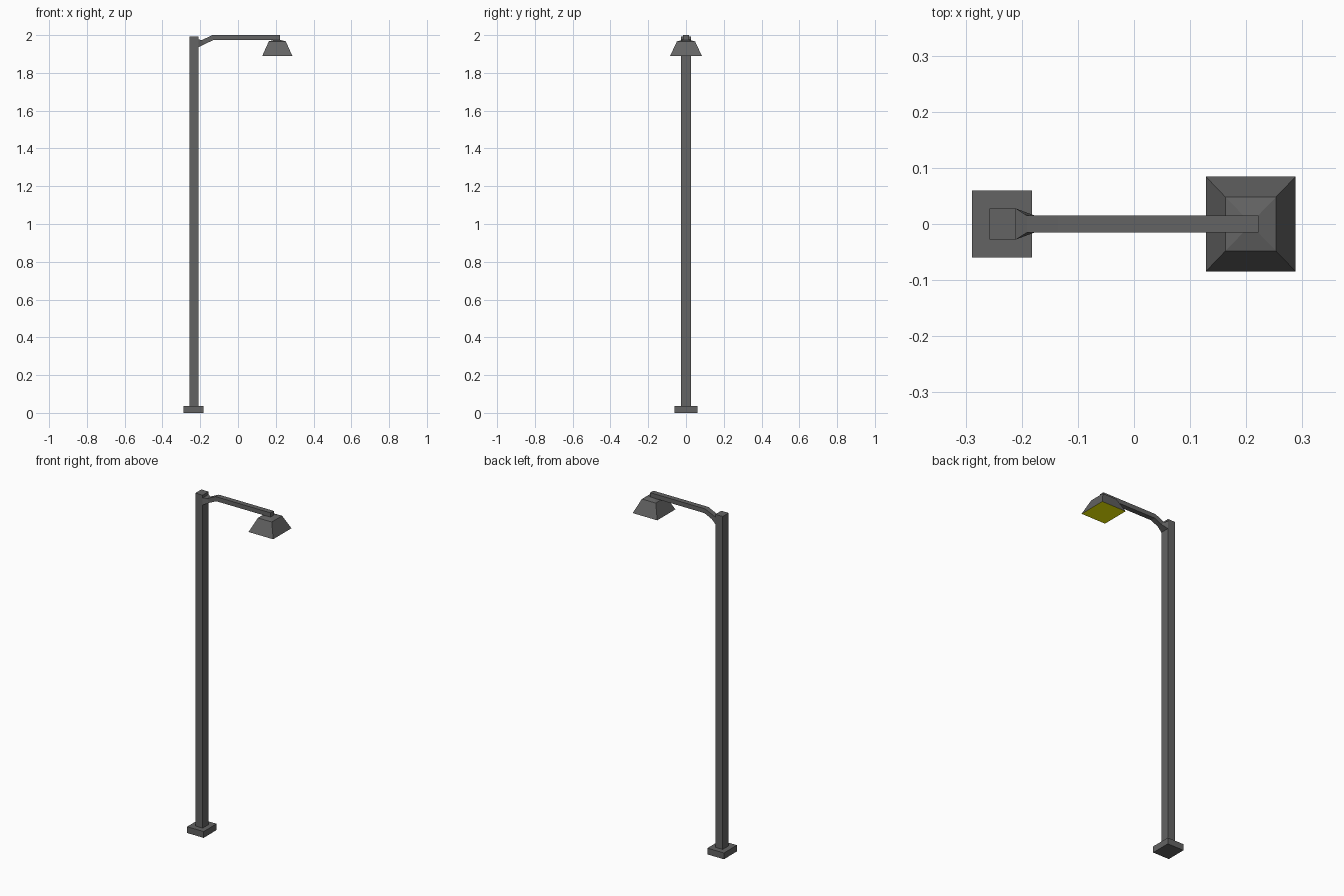
import bpy

if "Cube" in bpy.data.objects:
    bpy.data.objects.remove(bpy.data.objects["Cube"])


def make_material(name, color):
    mat = bpy.data.materials.new(name)
    mat.diffuse_color = color
    mat.use_nodes = True
    mat.node_tree.nodes["Principled BSDF"].inputs["Base Color"].default_value = mat.diffuse_color
    return mat


DARK = make_material("dark_grey_metal", (0.126, 0.126, 0.126, 1))
YELLOW = make_material("yellow_light", (1.0, 1.0, 0.0, 1))


def make_mesh(name, verts, faces, mat):
    mesh = bpy.data.meshes.new(name)
    mesh.from_pydata(verts, [], faces)
    mesh.update()
    mesh.materials.append(mat)
    obj = bpy.data.objects.new(name, mesh)
    bpy.context.collection.objects.link(obj)
    return obj


def loft(name, rings, cap_start=True, cap_end=True):
    """Join four-sided rings, counter-clockwise seen from the end side."""
    verts = [v for ring in rings for v in ring]
    faces = []
    for r in range(len(rings) - 1):
        a, b = 4 * r, 4 * r + 4
        for i in range(4):
            j = (i + 1) % 4
            faces.append((a + i, a + j, b + j, b + i))
    if cap_start:
        faces.append((3, 2, 1, 0))
    if cap_end:
        n = len(verts) - 4
        faces.append((n, n + 1, n + 2, n + 3))
    return make_mesh(name, verts, faces, DARK)


def flat_ring(cx, hx, hy, z):
    return [(cx - hx, -hy, z), (cx + hx, -hy, z), (cx + hx, hy, z), (cx - hx, hy, z)]


def arm_ring(x_top, z_top, x_bot, z_bot, hy):
    return [(x_bot, -hy, z_bot), (x_bot, hy, z_bot), (x_top, hy, z_top), (x_top, -hy, z_top)]


POLE_X = -0.235
LAMP_X = 0.208

# Base block and square pole
loft("base", [flat_ring(POLE_X, 0.0535, 0.06, 0), flat_ring(POLE_X, 0.0535, 0.06, 0.037)])
loft("pole", [flat_ring(POLE_X + 0.001, 0.0238, 0.0275, 0.037),
              flat_ring(POLE_X + 0.001, 0.0238, 0.0275, 1.993)])

# Arm: flared root, sloped part, level part
loft("arm", [
    arm_ring(-0.2102, 1.977, -0.2102, 1.935, 0.0275),
    arm_ring(-0.191, 1.974, -0.177, 1.952, 0.015),
    arm_ring(-0.135, 2.0, -0.13, 1.974, 0.015),
    arm_ring(0.222, 2.0, 0.222, 1.974, 0.015),
])

# Lamp shade: flared skirt with a shallow top rising to the arm
loft("lamp_shade", [
    flat_ring(LAMP_X, 0.08, 0.0845, 1.889),
    flat_ring(LAMP_X, 0.045, 0.048, 1.967),
    flat_ring(LAMP_X, 0.013, 0.015, 1.975),
], cap_start=False)

# Yellow light panel closing the underside
make_mesh("light_panel", flat_ring(LAMP_X, 0.08, 0.0845, 1.889), [(3, 2, 1, 0)], YELLOW)
